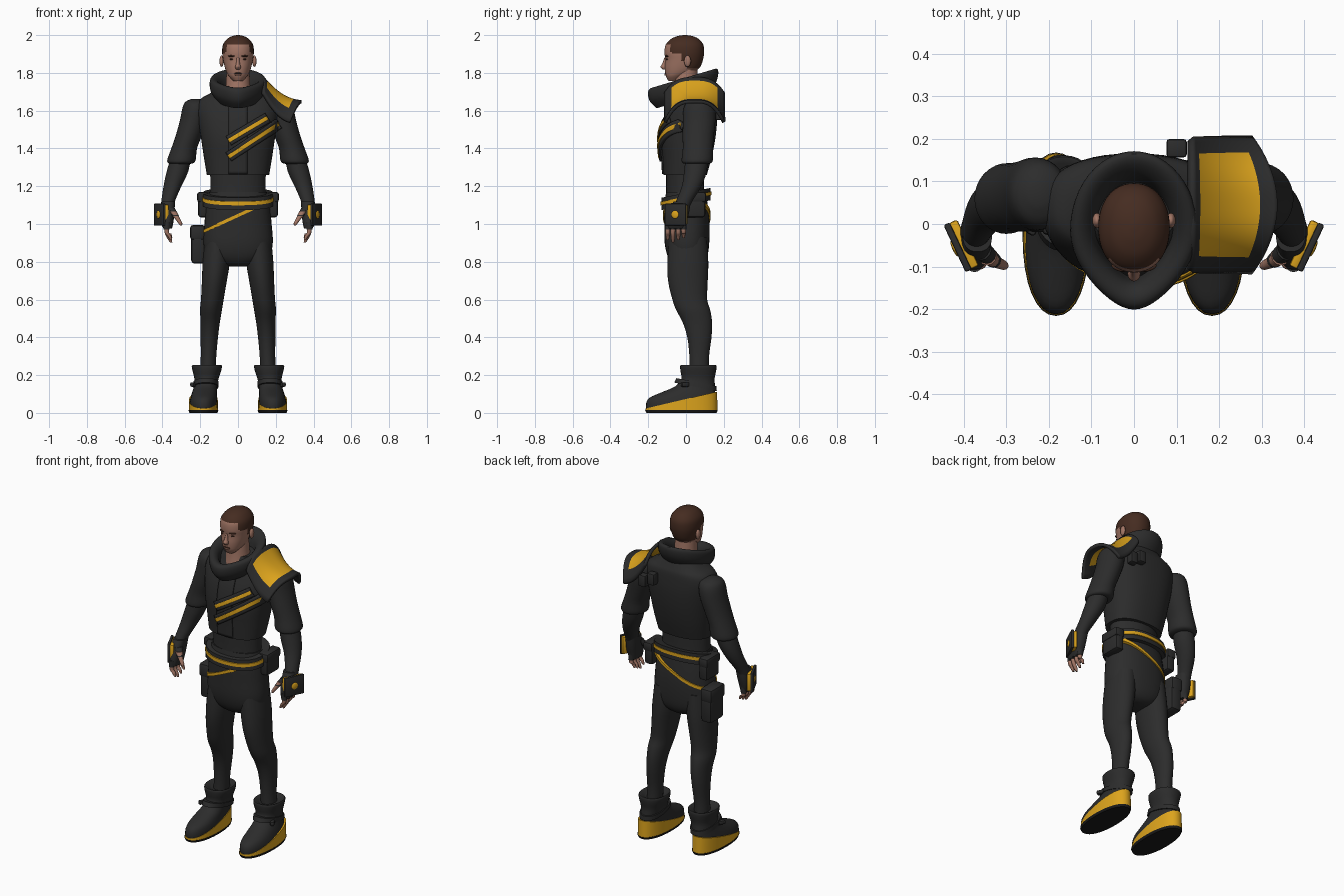
import bpy, bmesh, math
from mathutils import Vector
from mathutils.bvhtree import BVHTree

old = bpy.data.objects.get("Cube")
if old:
    bpy.data.objects.remove(old, do_unlink=True)


def material(name, r, g, b):
    m = bpy.data.materials.new(name)
    m.use_nodes = True
    m.diffuse_color = (r, g, b, 1)
    m.node_tree.nodes["Principled BSDF"].inputs["Base Color"].default_value = (r, g, b, 1)
    return m


CLOTH = material("charcoal cloth", .025, .025, .025)
SOLE = material("black rubber", .01, .01, .01)
GOLD = material("golden yellow", .72, .37, .012)
SKIN = material("skin", .36, .18, .13)
HAIR = material("brown hair", .06, .025, .015)


def finish(name, bm, *mats):
    """Turn a bmesh into a smooth shaded object with sharp edges kept."""
    bmesh.ops.recalc_face_normals(bm, faces=bm.faces)
    me = bpy.data.meshes.new(name)
    bm.to_mesh(me)
    bm.free()
    for m in mats:
        me.materials.append(m)
    me.shade_smooth()
    me.set_sharp_from_angle(angle=math.radians(42))
    ob = bpy.data.objects.new(name, me)
    bpy.context.scene.collection.objects.link(ob)
    return ob


def spline(rings, steps):
    """Smooth interpolation through a list of ring settings."""
    rows = [tuple(r) + (0,) * (7 - len(r)) for r in rings]
    if steps == 1:
        return rows
    out = []
    for i in range(len(rows) - 1):
        a, b = rows[max(i - 1, 0)], rows[i]
        c, d = rows[i + 1], rows[min(i + 2, len(rows) - 1)]
        for k in range(steps):
            t = k / steps
            out.append([q + t * (r - p) / 2 + t * t * (p - 2.5 * q + 2 * r - s / 2)
                        + t ** 3 * (1.5 * (q - r) + (s - p) / 2)
                        for p, q, r, s in zip(a, b, c, d)])
    return out + [rows[-1]]


def loft(name, rings, mat=CLOTH, side=1, n=32, steps=3, power=2, taper=0, caps=True, rule=None, extra=None):
    """Skin rings of (x, y, z, half width, half depth, tilt in x, tilt in y)."""
    bm = bmesh.new()
    rows = []
    for x, y, z, rx, ry, tx, ty in spline(rings, steps):
        row = []
        for i in range(n):
            a = math.tau * i / n
            c, s = math.cos(a), math.sin(a)
            dx = rx * math.copysign(abs(c) ** (2 / power), c) * (1 - taper * max(0, -s) ** 2)
            dy = ry * math.copysign(abs(s) ** (2 / power), s)
            row.append(bm.verts.new((side * (x + dx), y + dy, z + tx * dx + ty * dy)))
        rows.append(row)
    for lo, hi in zip(rows, rows[1:]):
        for i in range(n):
            j = (i + 1) % n
            bm.faces.new((lo[i], lo[j], hi[j], hi[i]))
    if caps:
        bm.faces.new(rows[0])
        bm.faces.new(rows[-1])
    if rule:
        for f in bm.faces:
            f.material_index = int(rule(f.calc_center_median()))
    return finish(name, bm, mat, *([extra] if extra else []))


def box(name, loc, half, mat=CLOTH, turn=0, bevel=.01):
    bm = bmesh.new()
    bmesh.ops.create_cube(bm, size=2)
    bmesh.ops.scale(bm, vec=half, verts=bm.verts)
    bmesh.ops.bevel(bm, geom=bm.edges[:], offset=min(bevel, min(half) * .6), segments=2,
                    affect='EDGES', profile=.5)
    ob = finish(name, bm, mat)
    ob.location, ob.rotation_euler.z = loc, turn
    return ob


def ball(name, loc, half, mat, turn=0):
    bm = bmesh.new()
    bmesh.ops.create_uvsphere(bm, u_segments=16, v_segments=10, radius=1)
    bmesh.ops.scale(bm, vec=half, verts=bm.verts)
    ob = finish(name, bm, mat)
    ob.location, ob.rotation_euler.z = loc, turn
    return ob


# Jacket body, waist and trousers
jacket = loft("jacket", [(0, -.005, 1.26, .165, .115), (0, .005, 1.35, .18, .13), (0, .012, 1.45, .195, .143),
                         (0, .025, 1.55, .21, .14), (0, .037, 1.62, .215, .127), (0, .045, 1.665, .195, .115),
                         (0, .045, 1.69, .15, .105), (0, .04, 1.73, .1, .09)], power=2.4, n=48)
loft("waist", [(0, -.005, 1.08, .15, .105), (0, -.005, 1.18, .146, .1), (0, -.005, 1.3, .148, .1)])
loft("trouser_seat", [(0, 0, 1.17, .152, .105), (0, 0, 1.1, .168, .115), (0, .005, 1, .178, .12),
                      (0, .005, .9, .184, .118), (0, .008, .83, .165, .105), (0, .01, .79, .1, .08),
                      (0, .01, .775, .04, .05)], power=2.3)

# Hooded collar, low at the front and high at the back
loft("cowl_collar", [(0, -.015, 1.655, .11, .14, 0, .3), (0, -.015, 1.7, .143, .175, 0, .3),
                     (0, -.015, 1.74, .15, .186, 0, .3), (0, -.015, 1.767, .144, .18, 0, .3),
                     (0, -.015, 1.768, .12, .155, 0, .3), (0, -.015, 1.74, .095, .125, 0, .3),
                     (0, -.015, 1.68, .085, .11, 0, .3)], taper=.3, n=48, caps=False)

# Head with a hairline rule
def hairline(c):
    for limit, z in ((-.08, 1.948), (-.03, 1.9), (0, 1.865)):
        if c.y < limit:
            return c.z > z
    return c.z > 1.823


loft("head", [(0, -.063, 1.757, .024, .03), (0, -.055, 1.78, .046, .05), (0, -.035, 1.8, .059, .075),
              (0, -.019, 1.83, .07, .093), (0, -.01, 1.87, .079, .1), (0, -.009, 1.91, .084, .105),
              (0, -.008, 1.95, .079, .099), (0, -.006, 1.98, .057, .073), (0, -.005, 1.995, .03, .038),
              (0, -.005, 2, .006, .008)], SKIN, n=48, steps=5, power=2.15, rule=hairline, extra=HAIR)
loft("neck", [(0, -.005, 1.64, .075, .075), (0, 0, 1.72, .066, .066), (0, 0, 1.82, .06, .06)], SKIN)
loft("nose", [(0, -.106, 1.882, .007, .008), (0, -.111, 1.85, .01, .014), (0, -.117, 1.832, .015, .018),
              (0, -.11, 1.818, .011, .012)], SKIN, n=16)
ball("mouth", (0, -.106, 1.798), (.021, .008, .004), HAIR)
ball("lower_lip", (0, -.106, 1.79), (.018, .009, .005), SKIN)

for s, tag in ((1, "left_"), (-1, "right_")):
    # Face details in pairs
    ball(tag + "ear", (s * .087, .008, 1.862), (.011, .018, .03), SKIN)
    ball(tag + "eye", (s * .033, -.1, 1.872), (.012, .007, .004), HAIR)
    ball(tag + "brow", (s * .034, -.102, 1.889), (.02, .009, .005), HAIR, turn=s * .3)

    # Arms
    loft(tag + "sleeve", [(.225, .07, 1.663, .02, .025), (.222, .07, 1.645, .058, .065),
                          (.225, .07, 1.61, .07, .083), (.236, .07, 1.55, .071, .086),
                          (.26, .065, 1.47, .069, .083), (.285, .063, 1.4, .068, .08),
                          (.298, .06, 1.345, .075, .083), (.302, .058, 1.325, .07, .078),
                          (.304, .057, 1.318, .05, .06)], side=s)
    loft(tag + "forearm", [(.298, .06, 1.37, .052, .06), (.32, .05, 1.28, .057, .06), (.347, .03, 1.2, .047, .052),
                           (.37, -.01, 1.12, .036, .043), (.378, -.03, 1.07, .033, .042)], side=s)

    # Gloves, fingers and the framed hand plate
    loft(tag + "glove", [(.368, -.02, 1.12, .035, .045), (.374, -.04, 1.06, .037, .056),
                         (.376, -.052, 1.01, .034, .055), (.372, -.055, .975, .022, .05)], side=s, power=2.5)
    for i in range(4):
        y, drop = -.097 + .028 * i, .012 * abs(i - 1)
        loft(tag + "finger", [(.376, y, 1, .014, .013), (.377, y, .955, .012, .012),
                              (.364, y, .925 + drop, .011, .011), (.354, y, .903 + drop, .006, .006)],
             SKIN, side=s, n=12)
        loft(tag + "finger_sleeve", [(.375, y, 1.01, .018, .016), (.378, y, .97, .016, .0145)],
             side=s, n=12, steps=1)
    loft(tag + "thumb", [(.345, -.075, 1.065, .022, .022), (.322, -.09, 1.03, .014, .014),
                         (.306, -.097, 1.005, .011, .011), (.302, -.099, .992, .005, .005)], SKIN, side=s, n=12)
    loft(tag + "thumb_sleeve", [(.36, -.06, 1.085, .025, .025), (.33, -.085, 1.042, .018, .018)], side=s, n=12)
    turn = -s * .44
    out = Vector((s * math.cos(.44), -math.sin(.44), 0))
    base = Vector((s * .4, -.048, 1.05))
    box(tag + "hand_plate_trim", base, (.011, .06, .052), GOLD, turn, .006)
    box(tag + "hand_plate", base + out * .016, (.008, .061, .058), CLOTH, turn, .006)
    ball(tag + "hand_plate_stud", base + out * .023, (.006, .021, .021), GOLD, turn)

    # Legs
    loft(tag + "trouser_leg", [(.105, .01, .93, .07, .1), (.115, .01, .8, .072, .108), (.125, .01, .7, .066, .105),
                               (.136, .02, .6, .06, .092), (.143, .038, .545, .058, .09),
                               (.147, .06, .48, .051, .078), (.152, .071, .4, .046, .064),
                               (.156, .07, .3, .041, .052), (.16, .07, .2, .042, .052)], side=s)

    # Boots with wedge soles
    loft(tag + "boot", [(.183, -.024, .012, .073, .186), (.183, -.024, .05, .074, .187), (.181, -.018, .08, .07, .175),
                        (.178, .008, .105, .066, .147), (.172, .048, .14, .062, .106), (.167, .063, .18, .064, .088),
                        (.165, .065, .22, .075, .094), (.165, .065, .246, .08, .096), (.165, .065, .252, .072, .088),
                        (.164, .066, .235, .045, .055)], side=s, power=2.2)
    loft(tag + "sole_wedge", [(.183, -.024, .013, .077, .19), (.183, -.024, .068, .076, .189, 0, .235)],
         GOLD, side=s, steps=1, power=2.2)
    loft(tag + "outsole", [(.183, -.024, 0, .074, .186), (.183, -.024, .014, .079, .192)],
         SOLE, side=s, steps=1, power=2.2)
    loft(tag + "boot_strap", [(.171, .05, .138, .067, .113, 0, -.2), (.169, .055, .163, .067, .106, 0, -.2)],
         side=s, steps=1, power=2.2)
    box(tag + "boot_buckle", (s * .235, -.005, .15), (.012, .022, .012), turn=s * .5)

    # Belt pouches
    box(tag + "belt_pouch", (s * .183, .04, 1.1), (.028, .062, .065), bevel=.015)
    box(tag + "pouch_flap", (s * .186, .04, 1.142), (.03, .066, .027), bevel=.012)

# Belt, slanted hip strap and thigh holster
loft("belt", [(0, 0, 1.1, .188, .131, 0, .2), (0, 0, 1.165, .186, .129, 0, .2)], steps=1, power=2.3, n=48)
loft("belt_stripe", [(0, 0, 1.126, .191, .135, 0, .2), (0, 0, 1.145, .191, .135, 0, .2)],
     GOLD, steps=1, power=2.3, n=48)
loft("hip_strap", [(0, .004, 1.036, .185, .126, .46, 0), (0, .004, 1.054, .184, .126, .46, 0)],
     GOLD, steps=1, power=2.3, n=48)
box("thigh_holster", (-.212, .05, .89), (.036, .065, .1), bevel=.018)
box("holster_flap", (-.214, .05, .955), (.039, .069, .04), bevel=.015)

# Straps laid over the chest
trees = []
for name in ("jacket", "left_sleeve"):
    mesh = bpy.data.objects[name].data
    trees.append(BVHTree.FromPolygons([v.co for v in mesh.vertices], [p.vertices[:] for p in mesh.polygons]))


def band(name, start, end, width, lift, thick, mat=CLOTH, cols=6, count=24):
    bm = bmesh.new()
    a, b = Vector((start[0], 0, start[1])), Vector((end[0], 0, end[1]))
    along = (b - a).normalized()
    across = Vector((-along.z, 0, along.x))
    rows, y = [], -.13
    for i in range(count + 1):
        row = []
        for j in range(cols + 1):
            p = a.lerp(b, i / count) + across * width * (j / cols - .5)
            hits = [t.ray_cast(Vector((p.x, -1, p.z)), Vector((0, 1, 0)))[0] for t in trees]
            y = min([h.y for h in hits if h], default=y)
            row.append(bm.verts.new((p.x, y - lift, p.z)))
        rows.append(row)
    for r, q in zip(rows, rows[1:]):
        for j in range(cols):
            bm.faces.new((r[j], r[j + 1], q[j + 1], q[j]))
    ob = finish(name, bm, mat)
    mod = ob.modifiers.new("thickness", 'SOLIDIFY')
    mod.thickness, mod.offset = thick, 0


band("jacket_placket", (0, 1.265), (0, 1.64), .1, .003, .008)
for tag, start, end in (("upper", (-.05, 1.44), (.155, 1.562)), ("lower", (-.05, 1.355), (.215, 1.53))):
    band(tag + "_chest_strap", start, end, .055, .011, .014)
    band(tag + "_chest_stripe", start, end, .02, .02, .006, GOLD)

# Flared shoulder guard with a coloured centre
bm = bmesh.new()
N = 24
grid = []
for i in range(N + 1):
    u = i / N
    row = []
    for j in range(N + 1):
        w = 2 * j / N - 1
        row.append(bm.verts.new((.132 + .205 * u - .06 * u * w * w, .045 + .155 * w,
                                 1.648 + .125 * (1 - u) ** 2 - (.08 + .03 * u) * abs(w) ** 3)))
    grid.append(row)
for i in range(N):
    for j in range(N):
        f = bm.faces.new((grid[i][j], grid[i + 1][j], grid[i + 1][j + 1], grid[i][j + 1]))
        f.material_index = int(.08 < i / N < .78 and abs((2 * j + 1) / N - 1) < .76)
guard = finish("shoulder_guard", bm, CLOTH, GOLD)
mod = guard.modifiers.new("thickness", 'SOLIDIFY')
mod.thickness, mod.offset = .018, 0
for x, z in ((.1, 1.61), (.16, 1.585)):
    box("guard_buckle", (x, .178, z), (.024, .022, .035), bevel=.008)
